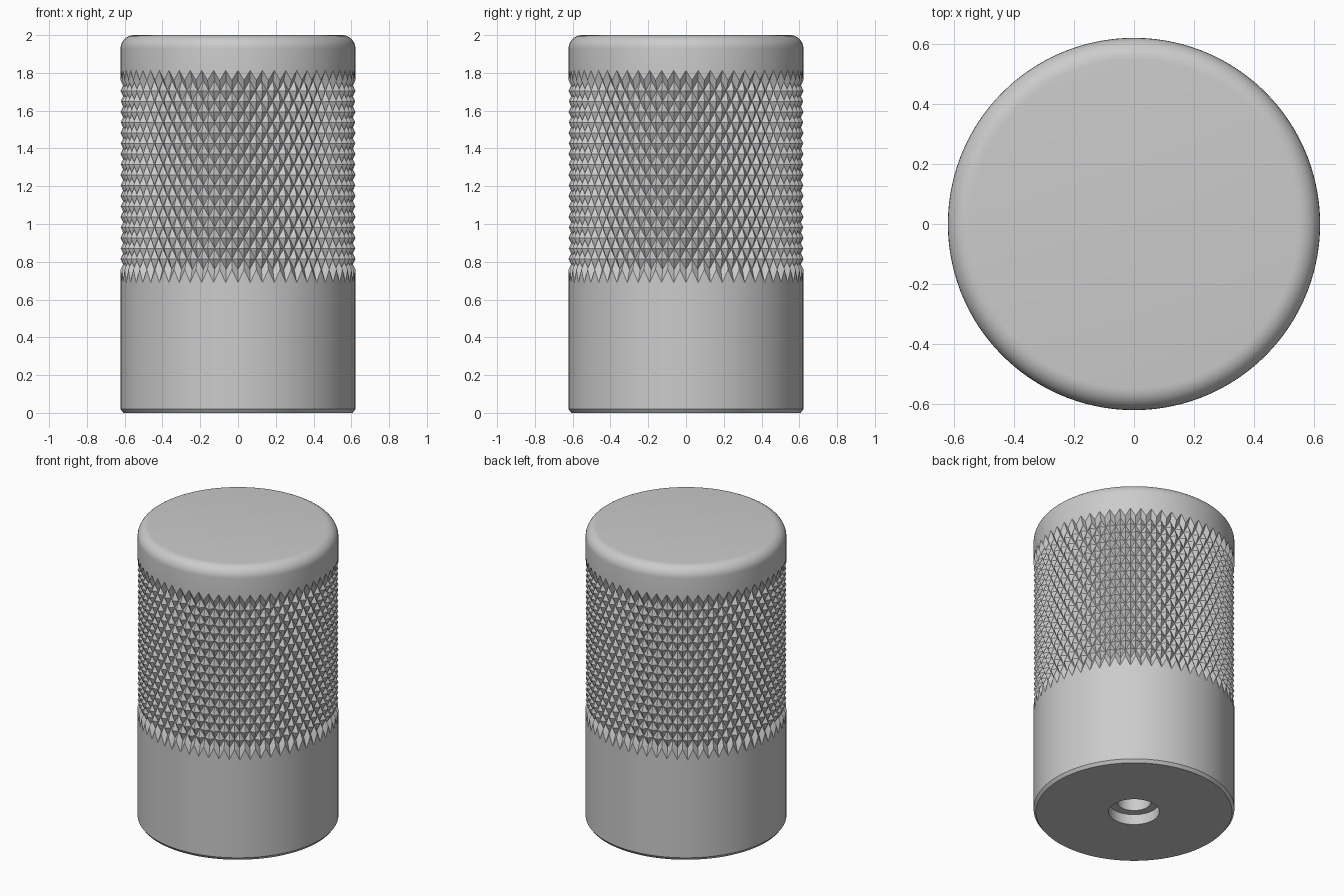
import bpy, bmesh, math

if "Cube" in bpy.data.objects:
    bpy.data.objects.remove(bpy.data.objects["Cube"])

R = 0.622                # outer radius
TEETH = 60               # knurl diamonds around
N = TEETH * 2            # columns around
ROWS = 20                # half-diamond rows in the knurl
DEPTH = 0.026            # knurl groove depth
Z0, Z1 = 0.69, 1.813     # knurl limits

bm = bmesh.new()


def ring(z, radius):
    """Ring of N vertices; radius is a number or a function of the column."""
    out = []
    for i in range(N):
        r = radius(i) if callable(radius) else radius
        a = 2 * math.pi * i / N
        out.append(bm.verts.new((r * math.cos(a), r * math.sin(a), z)))
    return out


def bridge(a, b):
    for i in range(N):
        k = (i + 1) % N
        bm.faces.new((a[i], a[k], b[k], b[i]))


def bridge_diamonds(a, b, parity):
    """Triangulated band whose diagonals alternate into diamond facets."""
    for i in range(N):
        k = (i + 1) % N
        if (i + parity) % 2 == 0:
            tris = ((a[i], a[k], b[i]), (a[k], b[k], b[i]))
        else:
            tris = ((a[i], a[k], b[k]), (a[i], b[k], b[i]))
        for t in tris:
            bm.faces.new(t).material_index = 1   # temporary knurl tag


# Blind stepped screw hole, underside, chamfer and lower sleeve
profile = [(0.105, 0.80), (0.105, 0.07), (0.157, 0.07), (0.157, 0.0),
           (R - 0.015, 0.0), (R, 0.02)]
rings = [ring(z, r) for r, z in profile]
bm.faces.new(rings[0][::-1])
for a, b in zip(rings, rings[1:]):
    bridge(a, b)

# Knurled grip: pyramids between crossing grooves, grooves running out at each end
low, high = Z0 + 0.07, Z1 - 0.053
knurl = [ring(Z0, R)]
for j in range(1, ROWS):
    z = low + (high - low) * (j - 1) / (ROWS - 2)
    knurl.append(ring(z, lambda i, j=j: R - DEPTH * ((i + j) % 2)))
knurl.append(ring(Z1, R))
bridge(rings[-1], knurl[0])
for j in range(ROWS):
    end = j in (0, ROWS - 1)
    bridge_diamonds(knurl[j], knurl[j + 1], j + (1 if end else 0))

# Rounded cap
last = knurl[-1]
F = 0.072
for s in range(9):
    a = math.pi / 2 * s / 8
    cur = ring(2 - F + F * math.sin(a), R - F + F * math.cos(a))
    bridge(last, cur)
    last = cur
bm.faces.new(last)

bmesh.ops.recalc_face_normals(bm, faces=bm.faces[:])
mesh = bpy.data.meshes.new("knurled_knob")
bm.to_mesh(mesh)
bm.free()
knob = bpy.data.objects.new("knurled_knob", mesh)
bpy.context.collection.objects.link(knob)

# Smooth turned surfaces, flat knurl facets
is_knurl = [p.material_index == 1 for p in mesh.polygons]
bpy.context.view_layer.objects.active = knob
knob.select_set(True)
bpy.ops.object.shade_smooth_by_angle(angle=math.radians(20))
for p, flat in zip(mesh.polygons, is_knurl):
    if flat:
        p.use_smooth = False
    p.material_index = 0
